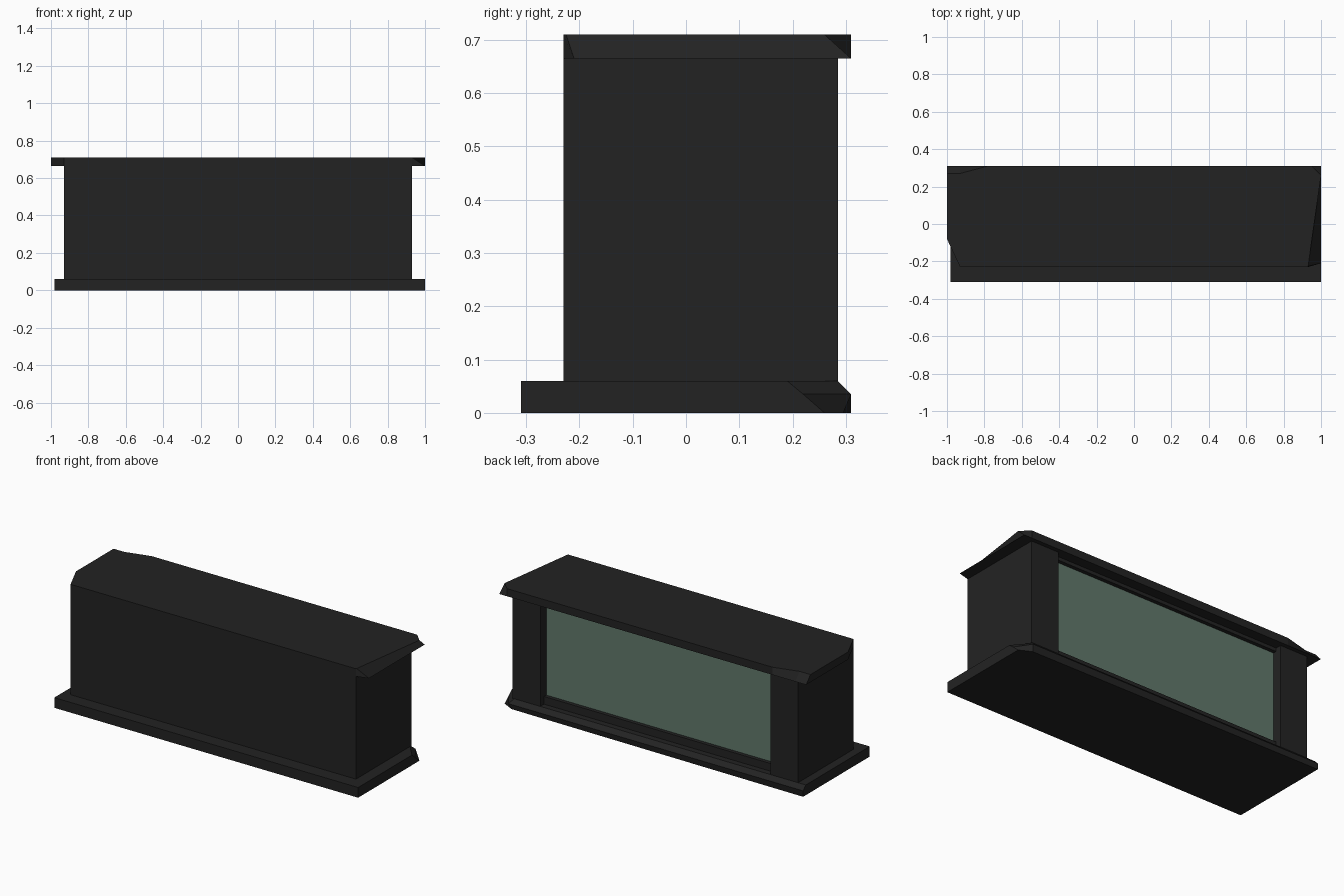
import bpy, bmesh

if "Cube" in bpy.data.objects:
    bpy.data.objects.remove(bpy.data.objects["Cube"])


def material(name, rgb):
    m = bpy.data.materials.new(name)
    m.diffuse_color = (*rgb, 1)
    m.use_nodes = True
    m.node_tree.nodes["Principled BSDF"].inputs["Base Color"].default_value = m.diffuse_color
    return m


DARK = material("charcoal", (0.0165, 0.0165, 0.0165))
GREEN = material("grey_green_glass", (0.12, 0.19, 0.148))


def finish(name, bm, mat):
    bmesh.ops.recalc_face_normals(bm, faces=bm.faces)
    me = bpy.data.meshes.new(name)
    bm.to_mesh(me)
    bm.free()
    me.materials.append(mat)
    ob = bpy.data.objects.new(name, me)
    bpy.context.collection.objects.link(ob)
    return ob


def prism(name, outline, z0, z1, mat):
    """Upright prism from an xy outline."""
    return loft(name, [(z0, outline), (z1, outline)], mat)


def loft(name, rings, mat):
    """Solid through xy rings of equal point count at given heights."""
    bm = bmesh.new()
    loops = [[bm.verts.new((x, y, z)) for x, y in pts] for z, pts in rings]
    n = len(loops[0])
    for a, b in zip(loops, loops[1:]):
        for i in range(n):
            j = (i + 1) % n
            bm.faces.new((a[i], a[j], b[j], b[i]))
    bm.faces.new(loops[0][::-1])
    bm.faces.new(loops[-1])
    bmesh.ops.remove_doubles(bm, verts=bm.verts, dist=1e-4)
    return finish(name, bm, mat)


# base plinth, bevelled along the back with a chipped right back corner
loft("base", [
    (0.0, [(-0.98, -0.31), (1, -0.31), (1, 0.26), (0.93, 0.295), (-0.98, 0.31)]),
    (0.035, [(-0.98, -0.31), (1, -0.31), (1, 0.22), (0.94, 0.31), (-0.98, 0.31)]),
    (0.06, [(-0.98, -0.31), (1, -0.31), (1, 0.19), (0.92, 0.285), (-0.98, 0.285)]),
], DARK)

# counter body: U-shaped plan open to the back
XO, XI, YF, YB, YP = 0.93, 0.75, -0.23, 0.285, 0.228
prism("body", [(-XO, YF), (XO, YF), (XO, YB), (XI, YB), (XI, YP - 0.01),
               (-XI, YP - 0.01), (-XI, YB), (-XO, YB)], 0.06, 0.665, DARK)

# rails below and above the glass
for name, z0, z1 in (("lower_rail", 0.06, 0.105), ("upper_rail", 0.645, 0.665)):
    prism(name, [(-XI, YP - 0.01), (XI, YP - 0.01), (XI, 0.25), (-XI, 0.25)],
          z0, z1, DARK)

# recessed green back panel
prism("back_panel", [(-XI, YP - 0.009), (XI, YP - 0.009), (XI, YP), (-XI, YP)],
      0.105, 0.645, GREEN)

# counter top with worn, sloping corners
loft("counter_top", [
    (0.665, [(-0.93, -0.23), (-1, -0.08), (-1, 0.31), (-0.93, 0.31), (-0.78, 0.31),
             (0.95, 0.31), (1, 0.31), (1, -0.21), (0.93, -0.23)]),
    (0.71, [(-0.93, -0.23), (-1, -0.08), (-1, 0.27), (-0.93, 0.27), (-0.78, 0.31),
            (0.95, 0.31), (1, 0.26), (0.931, -0.225), (0.93, -0.23)]),
], DARK)
